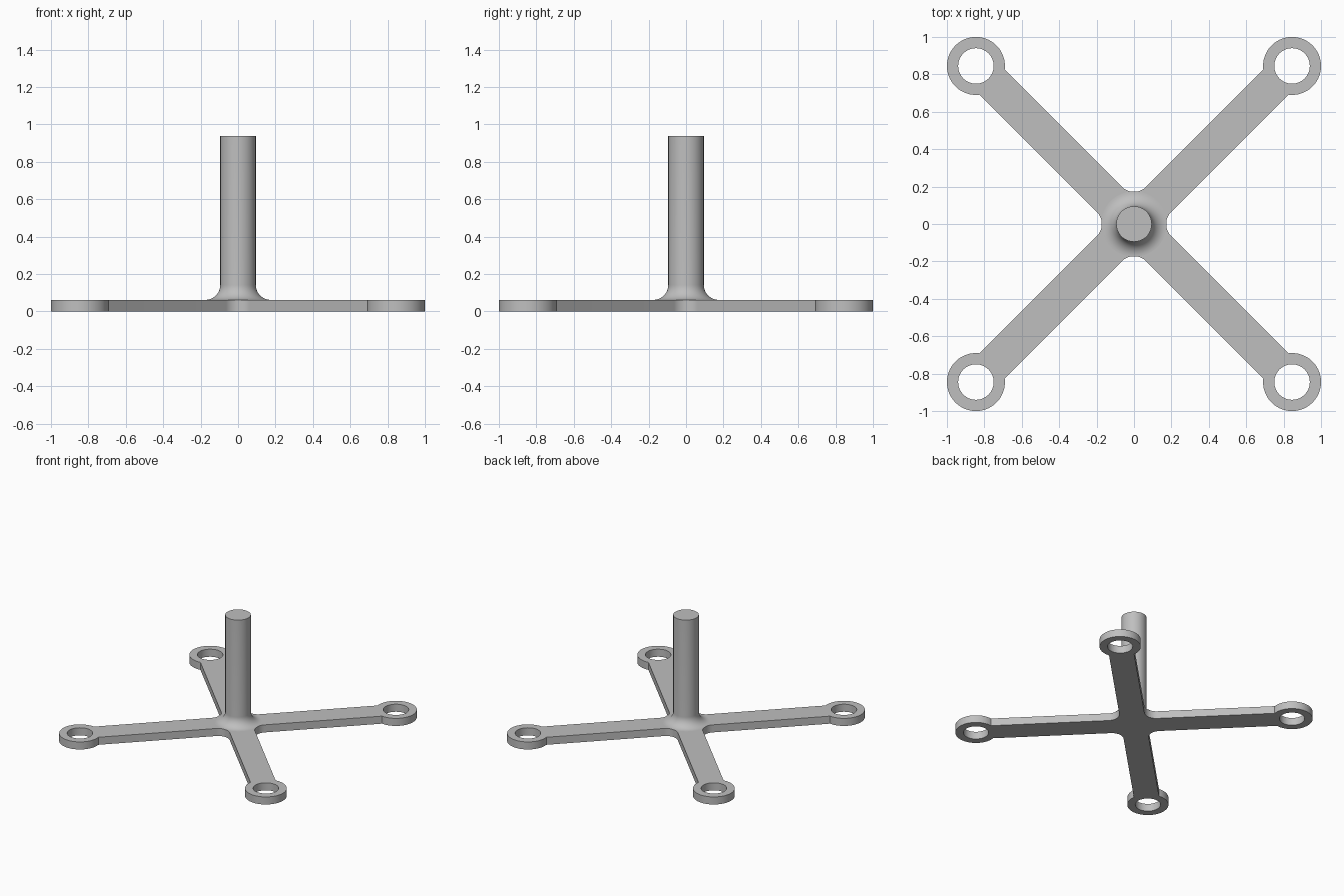
import bpy, bmesh, math
from mathutils import Matrix, Vector

cube = bpy.data.objects.get("Cube")
if cube:
    bpy.data.objects.remove(cube, do_unlink=True)

THICK = 0.062       # base plate thickness
ARM = 0.095         # arm half width
FILLET = 0.09       # corner radius between arms
RING, HOLE = 0.155, 0.095
REACH = 0.845 * math.sqrt(2)
STEM, TOP, FLARE = 0.095, 0.938, 0.08

grey = bpy.data.materials.new("plain grey")
grey.use_nodes = True
colour = (0.52, 0.52, 0.52, 1)
grey.diffuse_color = colour
grey.node_tree.nodes["Principled BSDF"].inputs["Base Color"].default_value = colour


def finish(bm, name):
    bmesh.ops.recalc_face_normals(bm, faces=bm.faces)
    mesh = bpy.data.meshes.new(name)
    bm.to_mesh(mesh)
    bm.free()
    mesh.materials.append(grey)
    obj = bpy.data.objects.new(name, mesh)
    bpy.context.collection.objects.link(obj)
    bpy.ops.object.select_all(action='DESELECT')
    obj.select_set(True)
    bpy.context.view_layer.objects.active = obj
    bpy.ops.object.shade_smooth_by_angle(angle=math.radians(30))
    return obj


def arc(cx, cy, radius, start, end, steps):
    angles = [start + (end - start) * i / steps for i in range(steps + 1)]
    return [Vector((cx + radius * math.cos(a), cy + radius * math.sin(a), 0)) for a in angles]


def add_loop(bm, points):
    verts = [bm.verts.new(p) for p in points]
    for i, v in enumerate(verts):
        bm.edges.new((v, verts[(i + 1) % len(verts)]))


# Cross-shaped base: one arm outline repeated four times, with ring holes
bm = bmesh.new()
joint = math.pi - math.asin(ARM / RING)
corner = ARM + FILLET
arm = arc(REACH, 0, RING, -joint, joint, 56)
arm += arc(corner, corner, FILLET, -math.pi / 2, -math.pi, 16)
hole = arc(REACH, 0, HOLE, 0, 2 * math.pi, 48)[:-1]
outline = []
for k in range(4):
    turn = Matrix.Rotation(math.pi / 4 + k * math.pi / 2, 3, 'Z')
    outline += [turn @ p for p in arm]
    add_loop(bm, [turn @ p for p in hole])
add_loop(bm, outline)
bmesh.ops.triangle_fill(bm, use_beauty=True, edges=bm.edges[:], normal=(0, 0, 1))
raised = bmesh.ops.extrude_face_region(bm, geom=bm.faces[:], use_keep_orig=True)
bmesh.ops.translate(bm, vec=(0, 0, THICK),
                    verts=[g for g in raised["geom"] if isinstance(g, bmesh.types.BMVert)])
finish(bm, "cross_base")

# Upright stem with a flared foot, turned around the z axis
bm = bmesh.new()
curve = arc(STEM + FLARE, THICK + FLARE, FLARE, -math.pi / 2, -math.pi, 14)
profile = [Vector((p.x, 0, p.y)) for p in curve]
profile += [Vector((STEM, 0, TOP)), Vector((0, 0, TOP))]
verts = [bm.verts.new(p) for p in profile]
edges = [bm.edges.new(pair) for pair in zip(verts, verts[1:])]
bmesh.ops.spin(bm, geom=verts + edges, cent=(0, 0, 0), axis=(0, 0, 1),
               angle=2 * math.pi, steps=64, use_merge=True)
bmesh.ops.remove_doubles(bm, verts=bm.verts, dist=0.0001)
finish(bm, "stem")
